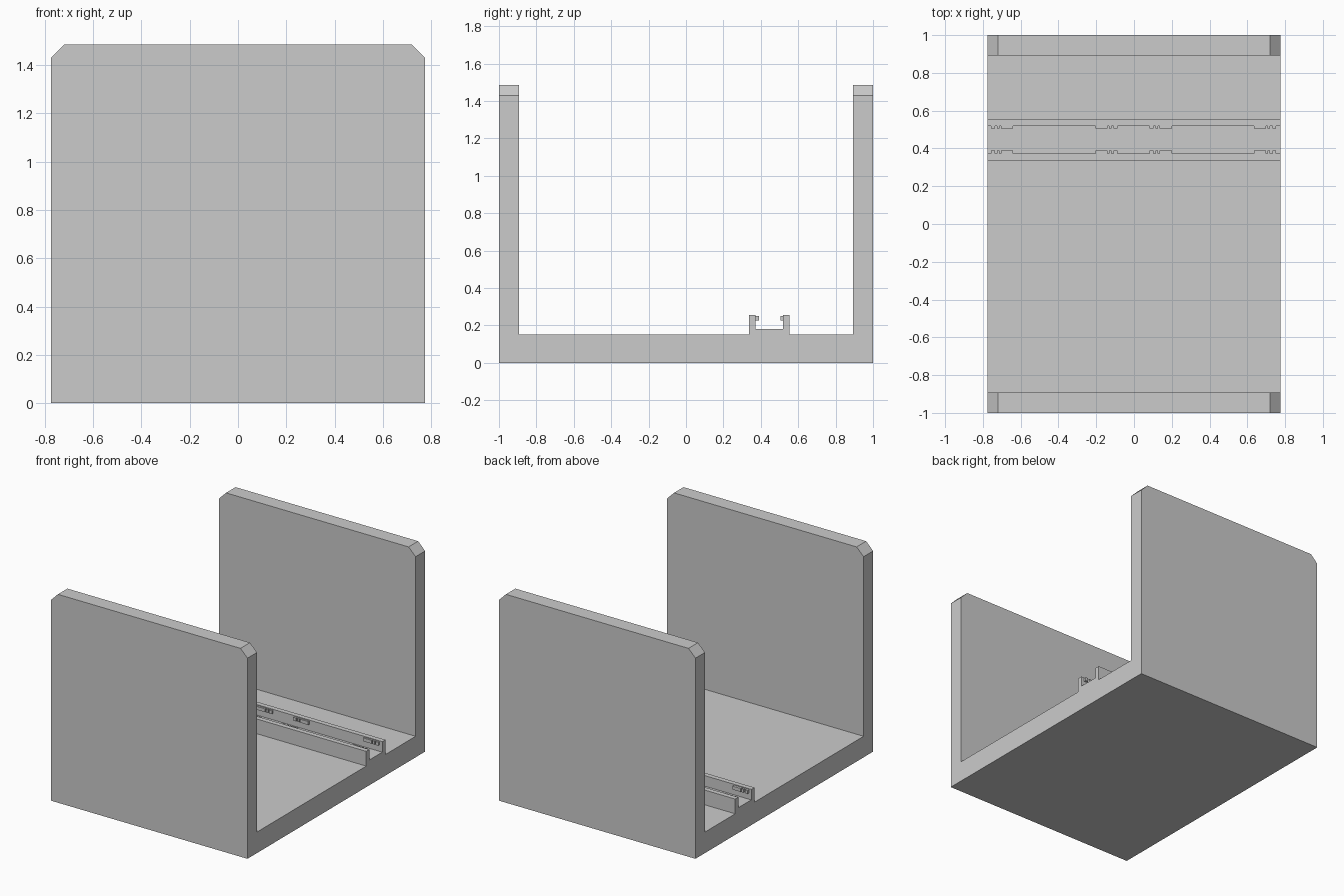
import bpy, bmesh

if "Cube" in bpy.data.objects:
    bpy.data.objects.remove(bpy.data.objects["Cube"])

HALF_X = 0.775
TOP = 1.485


def finish(bm, name):
    bmesh.ops.recalc_face_normals(bm, faces=bm.faces)
    mesh = bpy.data.meshes.new(name)
    bm.to_mesh(mesh)
    bm.free()
    obj = bpy.data.objects.new(name, mesh)
    bpy.context.collection.objects.link(obj)
    return obj


# Cradle body: side profile (y, z) with floor, end walls and raised channel
profile = [(-1, 0), (1, 0), (1, TOP), (0.893, TOP), (0.893, 0.15),
           (0.553, 0.15), (0.553, 0.255), (0.518, 0.255), (0.518, 0.18),
           (0.372, 0.18), (0.372, 0.255), (0.337, 0.255), (0.337, 0.15),
           (-0.893, 0.15), (-0.893, TOP), (-1, TOP)]
bm = bmesh.new()
face = bm.faces.new([bm.verts.new((-HALF_X, y, z)) for y, z in profile])
ext = bmesh.ops.extrude_face_region(bm, geom=[face])
moved = [g for g in ext["geom"] if isinstance(g, bmesh.types.BMVert)]
bmesh.ops.translate(bm, vec=(2 * HALF_X, 0, 0), verts=moved)

# Chamfer the upper corners of both end walls
corners = [e for e in bm.edges
           if all(v.co.z > TOP - 0.001 for v in e.verts)
           and abs(e.verts[0].co.x - e.verts[1].co.x) < 0.001]
bmesh.ops.bevel(bm, geom=corners, offset=0.055, segments=1, affect='EDGES')
finish(bm, "cradle_body")


def add_box(bm, x0, x1, y0, y1, z0, z1):
    verts = bmesh.ops.create_cube(bm, size=1)["verts"]
    bmesh.ops.scale(bm, vec=(x1 - x0, y1 - y0, z1 - z0), verts=verts)
    bmesh.ops.translate(bm, verts=verts,
                        vec=((x0 + x1) / 2, (y0 + y1) / 2, (z0 + z1) / 2))


# Catch tabs on the channel rails: a long block followed by two small teeth
segments = [(0, 0.064), (0.072, 0.086), (0.097, 0.118)]
starts = [(-0.64, -1), (-0.205, 1), (0.2, -1), (0.635, 1)]
for name, y0, y1 in (("front_rail_tabs", 0.37, 0.39),
                     ("back_rail_tabs", 0.505, 0.52)):
    bm = bmesh.new()
    for x, direction in starts:
        for a, b in segments:
            xa, xb = sorted((x + direction * a, x + direction * b))
            add_box(bm, xa, xb, y0, y1, 0.225, 0.249)
    finish(bm, name)
